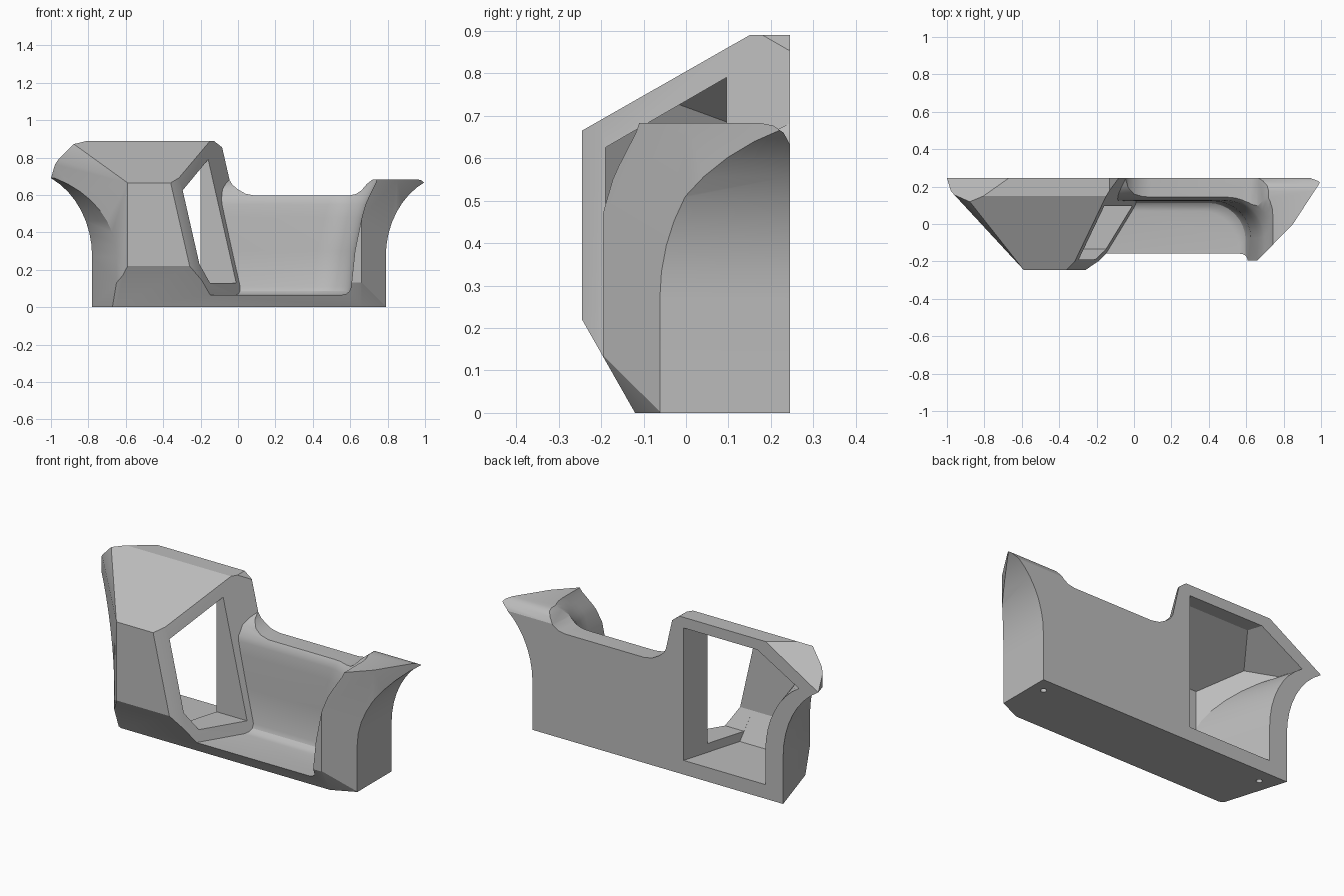
import bpy, bmesh, math
from mathutils import Vector

cube = bpy.data.objects.get("Cube")
if cube:
    bpy.data.objects.remove(cube, do_unlink=True)

grey = bpy.data.materials.new("plain_grey")
grey.use_nodes = True
colour = (0.5, 0.5, 0.5, 1)
grey.diffuse_color = colour
grey.node_tree.nodes["Principled BSDF"].inputs["Base Color"].default_value = colour


def loft(rings):
    """Closed solid through rings with equal point counts."""
    bm = bmesh.new()
    loops = [[bm.verts.new(p) for p in ring] for ring in rings]
    n = len(loops[0])
    for a, b in zip(loops, loops[1:]):
        for i in range(n):
            j = (i + 1) % n
            bm.faces.new((a[i], a[j], b[j], b[i]))
    bm.faces.new(loops[0])
    bm.faces.new(loops[-1])
    bmesh.ops.recalc_face_normals(bm, faces=bm.faces)
    return bm


def prism_y(points, y0, y1, shift):
    """Prism along y; shift(x) moves points of the front ring sideways."""
    return loft([[(x + shift(x), y0, z) for x, z in points],
                 [(x, y1, z) for x, z in points]])


def prism_x(points, x0, x1):
    return loft([[(x, y, z) for y, z in points] for x in (x0, x1)])


def slice_off(bm, point, normal):
    """Remove everything on the normal side and close the cut."""
    geom = bm.verts[:] + bm.edges[:] + bm.faces[:]
    bmesh.ops.bisect_plane(bm, geom=geom, dist=1e-5, plane_co=point,
                           plane_no=Vector(normal).normalized(), clear_outer=True)
    rim = [e for e in bm.edges if e.is_boundary]
    bmesh.ops.holes_fill(bm, edges=rim, sides=0)
    bmesh.ops.recalc_face_normals(bm, faces=bm.faces)


def slice_plan(bm, a, b):
    """Vertical slice through two plan points, removing the front side."""
    n = Vector((b[1] - a[1], a[0] - b[0], 0))
    slice_off(bm, (a[0], a[1], 0), -n if n.y > 0 else n)


def slice_side(bm, a, b, up):
    """Slice through two side-view (y, z) points, removing above or below."""
    n = Vector((0, a[1] - b[1], b[0] - a[0]))
    slice_off(bm, (0, a[0], a[1]), n if (n.z > 0) == up else -n)


def make(name, bm):
    mesh = bpy.data.meshes.new(name)
    bm.to_mesh(mesh)
    bm.free()
    mesh.materials.append(grey)
    obj = bpy.data.objects.new(name, mesh)
    bpy.context.collection.objects.link(obj)
    return obj


def carve(target, cutter):
    mod = target.modifiers.new("carve", "BOOLEAN")
    mod.operation, mod.solver, mod.object = "DIFFERENCE", "EXACT", cutter
    bpy.context.view_layer.objects.active = target
    bpy.ops.object.modifier_apply(modifier=mod.name)
    bpy.data.objects.remove(cutter, do_unlink=True)


def flare(x0, z0, dx, dz, steps=8):
    """Concave curve sweeping outward as it rises."""
    angles = [math.pi / 2 * 0.72 * i / steps for i in range(steps + 1)]
    w, h = 1 - math.cos(angles[-1]), math.sin(angles[-1])
    return [(x0 + dx * (1 - math.cos(a)) / w, z0 + dz * math.sin(a) / h) for a in angles]


FRAME_POINT, FRAME_NORMAL = (-0.038, 0, 0), Vector((1, -0.61, 0.227))
BEVEL_POINT, BEVEL_NORMAL = (-0.36, -0.245, 0.665), Vector((0.92, -1, 0.21))

# Body outline with the tall block, low waist and flared wing
outline = [(-0.78, 0)] + flare(-0.78, 0.27, -0.22, 0.42)
outline += [(-1, 0.89), (-0.13, 0.89),
            (-0.085, 0.855), (-0.045, 0.68), (-0.03, 0.655), (0, 0.63),
            (0.04, 0.607), (0.09, 0.597), (0.59, 0.597), (0.63, 0.605),
            (0.66, 0.625), (0.69, 0.66), (0.72, 0.683), (0.985, 0.683)]
outline += flare(0.79, 0.27, 0.21, 0.4)[::-1] + [(0.79, 0)]
bm = prism_y(outline, -0.245, 0.245, lambda x: 0.15 if x < -0.7 else 0)
slice_side(bm, (-0.245, 0.665), (0.15, 0.89), True)
slice_side(bm, (-0.245, 0.22), (-0.12, 0), False)
slice_plan(bm, (-0.59, -0.245), (-0.96, 0.155))
slice_plan(bm, (0.66, -0.195), (0.85, 0))
slice_plan(bm, (0.85, 0), (1, 0.23))
# Corner facets: back top, front top and both lower front corners
slice_off(bm, (-0.67, 0.245, 0.89), (-0.25, 0.354, 0.412))
slice_off(bm, (-0.59, -0.245, 0.665), (-0.364, -0.396, 0.19))
slice_off(bm, (-0.65, -0.12, 0), (-0.14, -0.26, -0.12))
slice_off(bm, (0.66, -0.12, 0), (0.54, -1.17, -0.65))
body = make("body", bm)

# Wing front plane set back from the block, and the block's bevelled inner edge
for point, normal in ((FRAME_POINT, FRAME_NORMAL), (BEVEL_POINT, BEVEL_NORMAL)):
    bm = prism_x([(-0.5, -0.2), (-0.195, -0.2), (-0.195, 1.2), (-0.5, 1.2)], -0.8, 1.3)
    slice_off(bm, point, -normal)
    carve(body, make("front_cutter", bm))

# Rounded recess between block and wing: height, back wall, wing wall
levels = [(0.066, 0.07, 0.555), (0.072, 0.095, 0.58), (0.087, 0.113, 0.597),
          (0.11, 0.122, 0.605), (0.3, 0.123, 0.625), (0.48, 0.125, 0.662),
          (0.55, 0.127, 0.682), (0.58, 0.133, 0.695), (0.6, 0.145, 0.705),
          (0.63, 0.16, 0.72), (0.66, 0.2, 0.735), (0.69, 0.26, 0.745), (1.1, 0.3, 0.8)]


def recess_ring(z, back, right, radius=0.2, steps=8):
    ring = [(-0.8, -0.6, z), (-0.8, back, z)]
    for i in range(steps + 1):
        a = math.pi / 2 * i / steps
        ring.append((right - radius * (1 - math.sin(a)),
                     back - radius * (1 - math.cos(a)), z))
    return ring + [(right, -0.6, z)]


bm = loft([recess_ring(*level) for level in levels])
slice_off(bm, FRAME_POINT, -FRAME_NORMAL)
carve(body, make("recess_cutter", bm))

# Rounded back edge on top of the wing
edge = [(0.17, 0.72), (0.17, 0.684), (0.205, 0.677), (0.23, 0.66), (0.246, 0.63),
        (0.3, 0.63), (0.3, 0.72)]
carve(body, make("wing_edge_cutter", prism_x(edge, 0.64, 1.1)))

# Hollow inside the block, open at the back
hollow = [(-0.155, 0.08), (-0.67, 0.08)] + flare(-0.67, 0.27, -0.21, 0.41)
hollow += [(-0.62, 0.83), (-0.155, 0.83)]
bm = prism_y(hollow, -0.19, 0.25, lambda x: 0.13 if x < -0.3 else -0.13)
slice_side(bm, (-0.19, 0.625), (0.095, 0.79), True)
slice_side(bm, (-0.19, 0.23), (-0.125, 0.11), False)
slice_plan(bm, (-0.56, -0.19), (-0.88, 0.155))
carve(body, make("hollow_cutter", bm))

# Slanted side window through the block
window = [(0.095, 0.13), (0.095, 0.79), (-0.19, 0.625), (-0.19, 0.23), (-0.135, 0.13)]
carve(body, make("window_cutter", prism_x(window, -0.4, 0.2)))

# Small screw holes underneath
for x in (-0.67, 0.72):
    circle = [(x + 0.016 * math.cos(i * math.pi / 8), 0.163 + 0.016 * math.sin(i * math.pi / 8))
              for i in range(16)]
    carve(body, make("hole_cutter", loft([[(a, b, z) for a, b in circle] for z in (-0.1, 0.05)])))

bpy.ops.object.select_all(action="DESELECT")
body.select_set(True)
bpy.context.view_layer.objects.active = body
bpy.ops.object.shade_smooth_by_angle(angle=math.radians(28))
